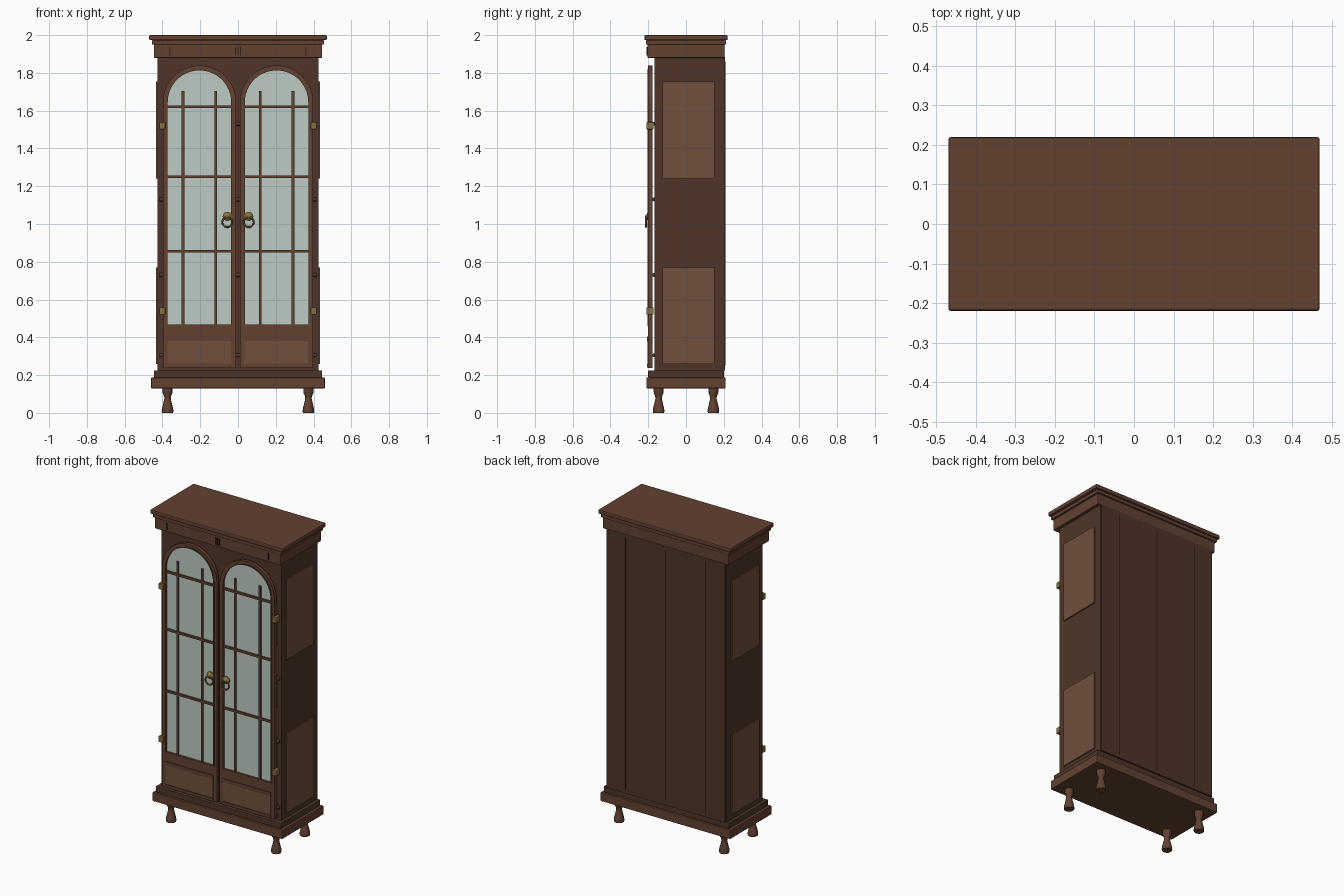
import bpy, bmesh, math
from mathutils import Matrix, Vector

if "Cube" in bpy.data.objects:
    bpy.data.objects.remove(bpy.data.objects["Cube"])


def material(name, r, g, b):
    m = bpy.data.materials.new(name)
    m.diffuse_color = (r, g, b, 1)
    m.use_nodes = True
    m.node_tree.nodes["Principled BSDF"].inputs["Base Color"].default_value = m.diffuse_color
    return m


WOOD = material("wood", 0.125, 0.054, 0.031)
DARK = material("dark_wood", 0.080, 0.036, 0.022)
PANEL = material("panel_wood", 0.165, 0.080, 0.047)
SEAM = material("seam", 0.03, 0.015, 0.01)
GLASS = material("glass", 0.52, 0.60, 0.56)
BRASS = material("brass", 0.25, 0.16, 0.05)


def finish(name, bm, mat, smooth=False):
    bmesh.ops.recalc_face_normals(bm, faces=bm.faces)
    me = bpy.data.meshes.new(name)
    bm.to_mesh(me)
    bm.free()
    me.materials.append(mat)
    ob = bpy.data.objects.new(name, me)
    bpy.context.collection.objects.link(ob)
    if smooth:
        bpy.ops.object.select_all(action='DESELECT')
        ob.select_set(True)
        bpy.context.view_layer.objects.active = ob
        bpy.ops.object.shade_smooth_by_angle(angle=math.radians(40))
    return ob


def box(name, x0, x1, y0, y1, z0, z1, mat, bevel=0):
    bm = bmesh.new()
    bmesh.ops.create_cube(bm, size=1)
    for v in bm.verts:
        v.co = Vector(((x0 + x1) / 2 + v.co.x * (x1 - x0),
                       (y0 + y1) / 2 + v.co.y * (y1 - y0),
                       (z0 + z1) / 2 + v.co.z * (z1 - z0)))
    ob = finish(name, bm, mat)
    if bevel:
        mod = ob.modifiers.new("bevel", 'BEVEL')
        mod.width, mod.segments = bevel, 2
    return ob


def lathe(name, profile, matrix, mat, n=20):
    bm = bmesh.new()
    rings = [[bm.verts.new(matrix @ Vector((r * math.cos(2 * math.pi * i / n),
                                           r * math.sin(2 * math.pi * i / n), z)))
              for i in range(n)] for r, z in profile]
    for a, b in zip(rings, rings[1:]):
        for i in range(n):
            j = (i + 1) % n
            bm.faces.new((a[i], a[j], b[j], b[i]))
    bm.faces.new(rings[0])
    bm.faces.new(rings[-1])
    return finish(name, bm, mat, True)


def torus(name, center, major, minor, mat, n=28, m=8):
    bm = bmesh.new()
    rings = []
    for i in range(n):
        a = 2 * math.pi * i / n
        ring = []
        for k in range(m):
            t = 2 * math.pi * k / m
            r = major + minor * math.cos(t)
            ring.append(bm.verts.new(Vector(center) + Vector(
                (r * math.cos(a), minor * math.sin(t), r * math.sin(a)))))
        rings.append(ring)
    for i in range(n):
        a, b = rings[i], rings[(i + 1) % n]
        for k in range(m):
            bm.faces.new((a[k], a[(k + 1) % m], b[(k + 1) % m], b[k]))
    return finish(name, bm, mat, True)


def arch(cx, r, z0, spring=1.645, n=28):
    pts = [(cx - r, z0)]
    pts += [(cx - r * math.cos(math.pi * i / n), spring + r * math.sin(math.pi * i / n))
            for i in range(n + 1)]
    return pts + [(cx + r, z0)]


def arch_frame(name, outer, inner, y0, y1, mat):
    bm = bmesh.new()
    of, ob_, nf, nb = [[bm.verts.new((x, y, z)) for x, z in loop]
                       for loop, y in ((outer, y0), (outer, y1), (inner, y0), (inner, y1))]
    k = len(outer)
    for i in range(k):
        j = (i + 1) % k
        for a, b in ((of, nf), (ob_, nb), (of, ob_), (nf, nb)):
            bm.faces.new((a[i], a[j], b[j], b[i]))
    return finish(name, bm, mat, True)


def arch_slab(name, loop, y0, y1, mat):
    bm = bmesh.new()
    f = [bm.verts.new((x, y0, z)) for x, z in loop]
    b = [bm.verts.new((x, y1, z)) for x, z in loop]
    bm.faces.new(f)
    bm.faces.new(b)
    for i in range(len(f)):
        j = (i + 1) % len(f)
        bm.faces.new((f[i], f[j], b[j], b[i]))
    return finish(name, bm, mat)


# Plinth and cornice
box("plinth", -.46, .46, -.21, .21, .13, .187, WOOD, .004)
box("plinth_step", -.445, .445, -.2, .2, .187, .225, DARK, .004)
box("frieze", -.445, .445, -.205, .205, 1.88, 1.95, WOOD, .003)
box("cornice_step", -.456, .456, -.212, .212, 1.95, 1.973, WOOD, .004)
box("cornice_top", -.47, .47, -.22, .22, 1.973, 2.0, WOOD, .006)
for x in (-.36, -.013, 0, .013, .36):
    box("frieze_flute", x - .003, x + .003, -.21, -.2, 1.893, 1.937, SEAM)

# Carcass
box("back_panel", -.42, .42, .19, .207, .225, 1.885, DARK)
box("header_board", -.4, .4, -.167, -.145, 1.6, 1.88, DARK)
box("centre_stile", -.022, .022, -.167, -.145, .225, 1.6, DARK)
box("cabinet_floor", -.4, .4, -.165, .19, .22, .24, DARK)
for x in (-.285, 0, .285):
    box("back_seam", x - .003, x + .003, .2, .209, .25, 1.86, SEAM)
for z in (.305, .73, 1.13, 1.53):
    box("shelf", -.4, .4, -.145, .19, z - .01, z + .01, WOOD)
    lathe("shelf_nosing", [(.01, -.415), (.01, .415)],
          Matrix.Translation((0, -.17, z)) @ Matrix.Rotation(math.pi / 2, 4, 'Y'), DARK, 12)

# Parts mirrored left and right
for s, side in ((-1, "left"), (1, "right")):
    def mbox(name, a, b, *rest, bevel=0):
        return box(side + "_" + name, min(s * a, s * b), max(s * a, s * b), *rest, bevel)

    mbox("side_board", .397, .425, -.168, .2, .225, 1.88, DARK)
    for z0, z1 in ((.26, .77), (1.24, 1.755)):
        mbox("side_panel", .42, .433, -.125, .152, z0, z1, PANEL)

    # Door frame, glass and glazing bars
    c = .204
    arch_frame(side + "_door_frame", arch(s * c, .194, .238), arch(s * c, .17, .465),
               -.2, -.178, WOOD)
    arch_frame(side + "_arch_bead", arch(s * c, .176, .459), arch(s * c, .168, .467),
               -.203, -.19, WOOD)
    arch_slab(side + "_glass", arch(s * c, .173, .46), -.19, -.185, GLASS)
    for z in (.855, 1.25, 1.62):
        mbox("glazing_bar", c - .171, c + .171, -.2, -.186, z - .007, z + .007, WOOD)
    for d in (-.087, .087):
        mbox("upright_bar", c + d - .007, c + d + .007, -.198, -.186, .46, 1.705, WOOD)

    # Lower door panel
    mbox("door_panel", c - .17, c + .17, -.204, -.195, .258, .378, PANEL, bevel=.003)
    mbox("door_lower_rail", c - .17, c + .17, -.206, -.195, .24, .258, WOOD)
    mbox("door_upper_rail", c - .17, c + .17, -.206, -.195, .378, .405, WOOD)

    # Hinges and ring pull
    for z in (.54, 1.52):
        mbox("hinge", .385, .417, -.21, -.172, z - .019, z + .019, BRASS, bevel=.003)
    out = Matrix.Translation((s * .057, -.198, 1.04)) @ Matrix.Rotation(math.pi / 2, 4, 'X')
    lathe(side + "_rosette", [(.024, 0), (.024, .004), (.016, .008), (.008, .016), (.003, .018)],
          out, BRASS)
    torus(side + "_ring_pull", (s * .057, -.212, 1.01), .026, .0045, BRASS)

    # Turned feet
    for y, end in ((-.145, "front"), (.145, "back")):
        lathe(f"{end}_{side}_foot",
              [(.029, 0), (.031, .008), (.029, .025), (.024, .045), (.017, .075),
               (.018, .088), (.025, .103), (.027, .115), (.027, .135)],
              Matrix.Translation((s * .373, y, 0)), WOOD)
